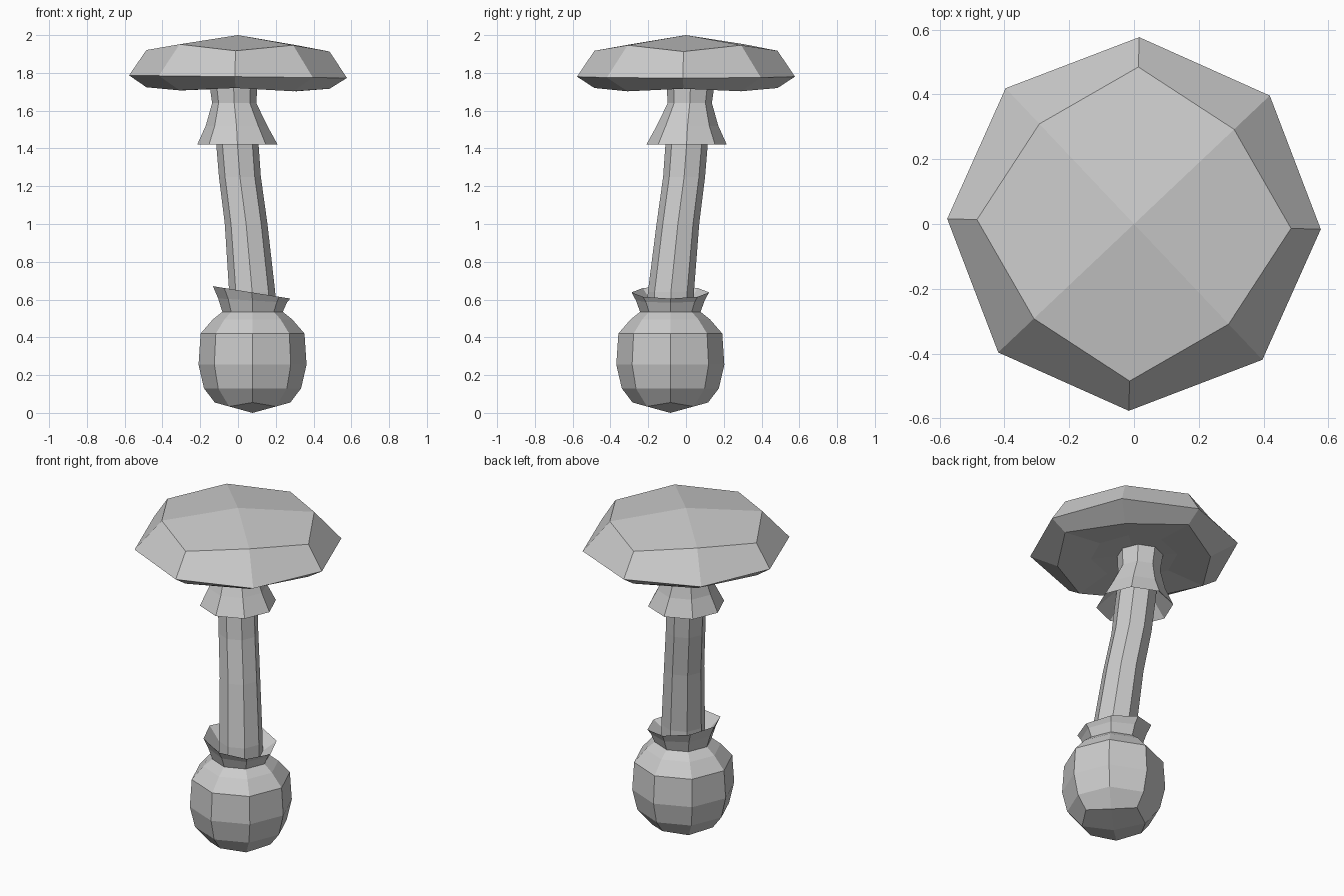
import bpy, bmesh
from math import cos, sin, pi, radians

if "Cube" in bpy.data.objects:
    bpy.data.objects.remove(bpy.data.objects["Cube"])

SIDES = 8


def ring(z, r, x=0.0, y=0.0, diag=1.0, dz=0.0, tilt=0.0):
    """Eight points; odd (diagonal) ones can be pulled in and shifted in height."""
    pts = []
    for i in range(SIDES):
        a = 2 * pi * i / SIDES
        k = r * (diag if i % 2 else 1.0)
        px, py = k * cos(a), k * sin(a)
        pts.append((x + px, y + py, z + (dz if i % 2 else 0.0) + tilt * px))
    return pts


def loft(name, rings, start_tip=None, end_tip=None, turn=0.0):
    """Skin a stack of rings, optionally closing the ends with four-quad tips."""
    bm = bmesh.new()
    rows = [[bm.verts.new(p) for p in r] for r in rings]
    for a, b in zip(rows, rows[1:]):
        for i in range(SIDES):
            j = (i + 1) % SIDES
            bm.faces.new((a[i], a[j], b[j], b[i]))
    for tip, row in ((start_tip, rows[0]), (end_tip, rows[-1])):
        if tip:
            v = bm.verts.new(tip)
            for i in range(0, SIDES, 2):
                bm.faces.new((v, row[i - 1], row[i], row[i + 1]))
    bmesh.ops.recalc_face_normals(bm, faces=bm.faces)
    mesh = bpy.data.meshes.new(name)
    bm.to_mesh(mesh)
    bm.free()
    obj = bpy.data.objects.new(name, mesh)
    obj.rotation_euler.z = turn
    bpy.context.collection.objects.link(obj)
    return obj


BX, BY = 0.077, -0.083   # the base leans away from the cap axis

# Faceted cap with a shallow hollow underneath
loft("cap", [
    ring(1.735, 0.24),
    ring(1.72, 0.485, diag=0.877, dz=-0.015, tilt=-0.008),
    ring(1.78, 0.577, tilt=-0.012),
    ring(1.917, 0.485, diag=0.877, dz=0.032, tilt=-0.008),
], start_tip=(0, 0, 1.75), end_tip=(0, 0, 2.0), turn=radians(-1.6))

# Bent stem
loft("stem", [
    ring(0.50, 0.125, BX, BY),
    ring(0.64, 0.122, 0.075, -0.08),
    ring(1.00, 0.113, 0.043, -0.043),
    ring(1.25, 0.111, 0.01, -0.01),
    ring(1.42, 0.112, -0.003, 0.003),
    ring(1.64, 0.110, -0.02, 0.02),
    ring(1.74, 0.115, -0.024, 0.024),
])

# Flared skirt under the cap, folding back up to the stem
loft("skirt", [
    ring(1.74, 0.127, -0.024, 0.024),
    ring(1.64, 0.117, -0.02, 0.02),
    ring(1.52, 0.163, -0.008, 0.008),
    ring(1.42, 0.213, -0.003, 0.003),
    ring(1.52, 0.112, -0.008, 0.008),
])

# Rounded bulb at the foot
loft("bulb", [
    ring(0.055, 0.20, BX, BY, diag=0.877, dz=-0.021),
    ring(0.13, 0.257, BX, BY),
    ring(0.255, 0.286, BX, BY),
    ring(0.42, 0.275, BX, BY),
    ring(0.495, 0.21, BX, BY),
    ring(0.535, 0.16, BX, BY),
], start_tip=(BX, BY, 0))

# Slanted collar around the stem base
loft("collar", [
    ring(0.535, 0.16, BX, BY),
    ring(0.595, 0.182, BX, BY, tilt=-0.06),
    ring(0.638, 0.205, 0.072, BY, tilt=-0.16),
    ring(0.56, 0.122, BX, BY),
])
